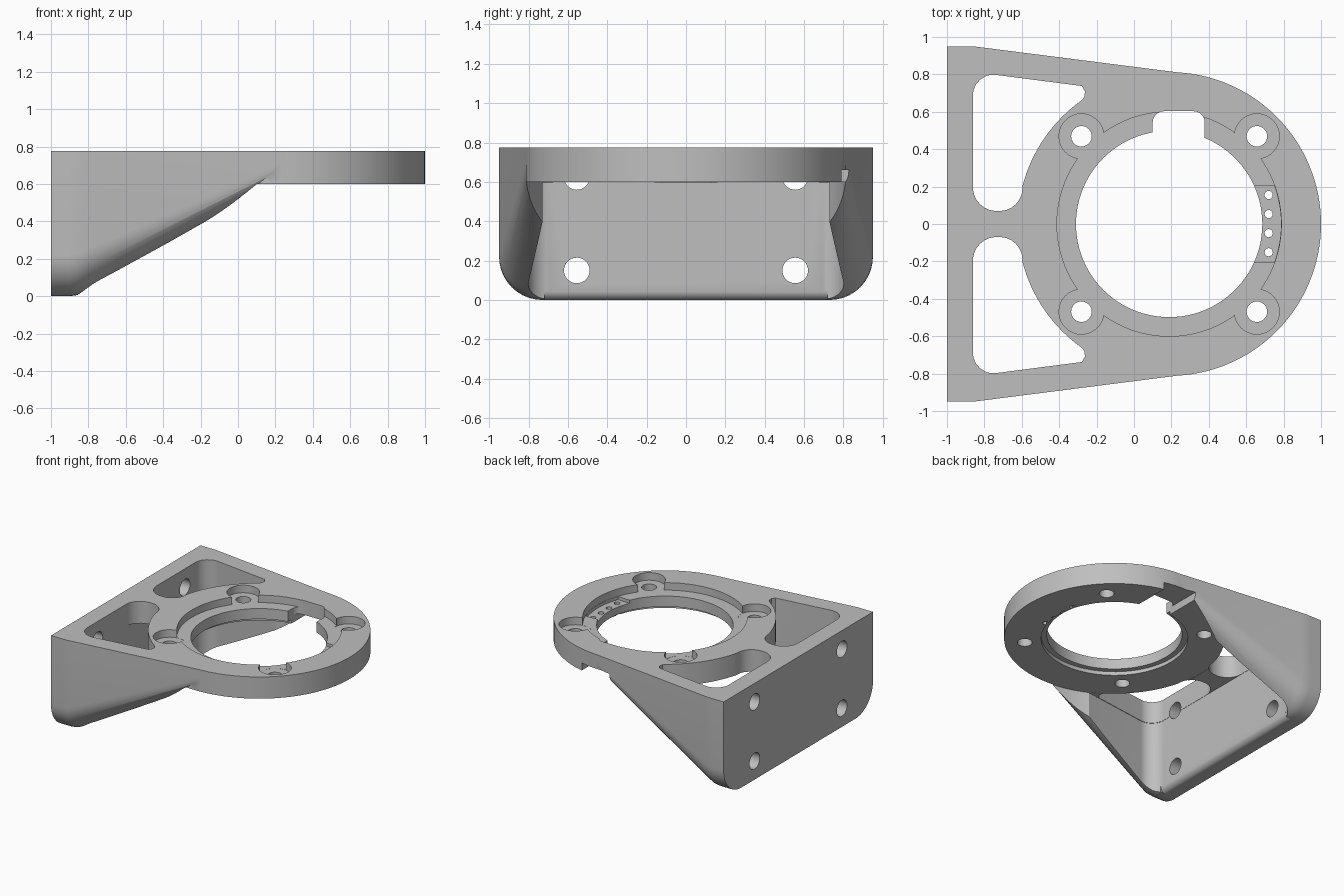
import bpy, bmesh, math
from mathutils import Vector

cube = bpy.data.objects.get("Cube")
if cube:
    bpy.data.objects.remove(cube, do_unlink=True)

CX = 0.188          # centre of the mounting ring
TOP, UNDER = 0.775, 0.6

grey = bpy.data.materials.new("plain grey")
grey.use_nodes = True
colour = (0.52, 0.52, 0.52, 1)
grey.diffuse_color = colour
grey.node_tree.nodes["Principled BSDF"].inputs["Base Color"].default_value = colour


def make(name, rings):
    """Solid lofted through closed rings of 3D points."""
    bm = bmesh.new()
    rows = [[bm.verts.new(p) for p in ring] for ring in rings]
    n = len(rows[0])
    for a, b in zip(rows, rows[1:]):
        for i in range(n):
            j = (i + 1) % n
            bm.faces.new((a[i], a[j], b[j], b[i]))
    bm.faces.new(rows[0])
    bm.faces.new(rows[-1])
    bmesh.ops.recalc_face_normals(bm, faces=bm.faces)
    mesh = bpy.data.meshes.new(name)
    bm.to_mesh(mesh)
    bm.free()
    mesh.materials.append(grey)
    obj = bpy.data.objects.new(name, mesh)
    bpy.context.collection.objects.link(obj)
    return obj


def prism(name, outline, lo, hi, axis="Z"):
    place = {"Z": lambda u, v, w: (u, v, w),
             "X": lambda u, v, w: (w, u, v),
             "Y": lambda u, v, w: (u, w, v)}[axis]
    return make(name, [[place(u, v, w) for u, v in outline] for w in (lo, hi)])


def arc(cx, cy, r, start, end, steps):
    angles = [math.radians(start + (end - start) * i / steps) for i in range(steps + 1)]
    return [(cx + r * math.cos(a), cy + r * math.sin(a)) for a in angles]


def circle(cx, cy, r, sides=32):
    return arc(cx, cy, r, 0, 360, sides)[:-1]


def rect(x0, x1, y0, y1):
    return [(x0, y0), (x1, y0), (x1, y1), (x0, y1)]


def rounded(corners, steps=8):
    """Outline with a radius at each (x, y, r) corner."""
    out = []
    for i, (x, y, r) in enumerate(corners):
        p = Vector((x, y))
        if r == 0:
            out.append((x, y))
            continue
        a = (Vector(corners[i - 1][:2]) - p).normalized()
        b = (Vector(corners[(i + 1) % len(corners)][:2]) - p).normalized()
        half = a.angle(b) / 2
        centre = p + (a + b).normalized() * (r / math.sin(half))
        reach = r / math.tan(half)
        u, v = p + a * reach - centre, p + b * reach - centre
        for k in range(steps + 1):
            t = k / steps
            q = centre + (u * (1 - t) + v * t).normalized() * r
            out.append((q.x, q.y))
    return out


def combine(body, tool, operation="DIFFERENCE"):
    mod = body.modifiers.new("combine", "BOOLEAN")
    mod.operation = operation
    mod.solver = "EXACT"
    mod.object = tool
    bpy.context.view_layer.objects.active = body
    bpy.ops.object.modifier_apply(modifier=mod.name)
    bpy.data.objects.remove(tool, do_unlink=True)


def cut(outline, lo, hi, axis="Z"):
    combine(bracket, prism("cutter", outline, lo, hi, axis))


# Wedge body: back plate and side gussets with rounded lower edges
def section(x, bottom):
    run = max(0, x + 0.86)
    y, r = 0.95 - 0.1274 * run, 0.22 - 0.13 * run
    side = [(y, 1.0)] + arc(y - r, bottom + r, r, 0, -90, 10)
    return [(x, u, v) for u, v in side] + [(x, -u, v) for u, v in reversed(side)]


bracket = make("mounting_bracket", [section(x, z) for x, z in (
    (-1, 0), (-0.9, 0), (-0.86, 0.006), (-0.82, 0.027), (-0.78, 0.05), (0.29, 0.667))])

# Round ring plate, then level the top
combine(bracket, prism("ring", circle(CX, 0, 0.812, 128), 0.55, 0.9), "UNION")
cut(rect(-2, 2, -2, 2), TOP, 2)

# Space between the gussets and round clearance under the ring
cut(rounded([(-0.863, 0.817, 0.11), (-0.863, -0.817, 0.11),
             (0.19, -0.682, 0), (0.19, 0.682, 0)]), -1, UNDER - 0.002)
cut(circle(CX, 0, 0.816, 128), -0.5, UNDER)

# Rounded lower inner edge of the back plate
cut(arc(-0.912, 0.049, 0.05, 0, -90, 8) + [(-0.912, -0.1), (-0.8, -0.1), (-0.8, 0.049)],
    -0.72, 0.72, "Y")

# Two windows beside the central bridge
for s in (1, -1):
    curve = [(x, y, 0) for x, y in arc(CX, 0, 0.81, 165.5, 125.5, 16)]
    window = rounded([(-0.861, 0.813, 0.11), (-0.861, 0.07, 0.125), (-0.603, 0.07, 0.12)]
                     + curve + [(-0.265, 0.68, 0), (-0.262, 0.71, 0), (-0.28, 0.738, 0)])
    cut([(x, s * y) for x, y in window], 0.5, 1)

# Central bore, top recess and shallow lower step
cut(circle(CX, 0, 0.6, 96), 0.715, 1)
cut(circle(CX, 0, 0.54, 96), 0.4, 0.63)
cut(circle(CX, 0, 0.498, 96), 0.3, 1.1)

# Four screw seats with through holes
for sx in (1, -1):
    for sy in (1, -1):
        x, y = CX + sx * 0.469, sy * 0.469
        cut(circle(x, y, 0.12), 0.714, 1.2)
        cut(circle(x, y, 0.055, 24), 0.3, 1.2)

# Cable notch and the channel leading out beneath it
cut(rounded([(0.1, 0.3, 0), (0.1, 0.603, 0.06), (0.378, 0.603, 0.06), (0.378, 0.3, 0)]), 0.5, 1)
cut(rect(0.103, 0.375, 0.45, 1), 0.4, 0.66)

# Contact pad pocket with four pin holes
cut(arc(CX, 0, 0.598, -20, 20, 12) + [(0.55, 0.2), (0.55, -0.2)], 0.69, 1)
for i in range(4):
    cut(circle(0.72, 0.155 - 0.102 * i, 0.022, 16), 0.3, 1)

# Wall mounting holes in the back plate
for y in (-0.555, 0.555):
    for z in (0.15, 0.625):
        cut(circle(y, z, 0.065), -1.2, -0.8, "X")

# Smooth curved surfaces, crisp edges
bpy.ops.object.select_all(action="DESELECT")
bracket.select_set(True)
bpy.context.view_layer.objects.active = bracket
bpy.ops.object.shade_smooth_by_angle(angle=math.radians(30))
